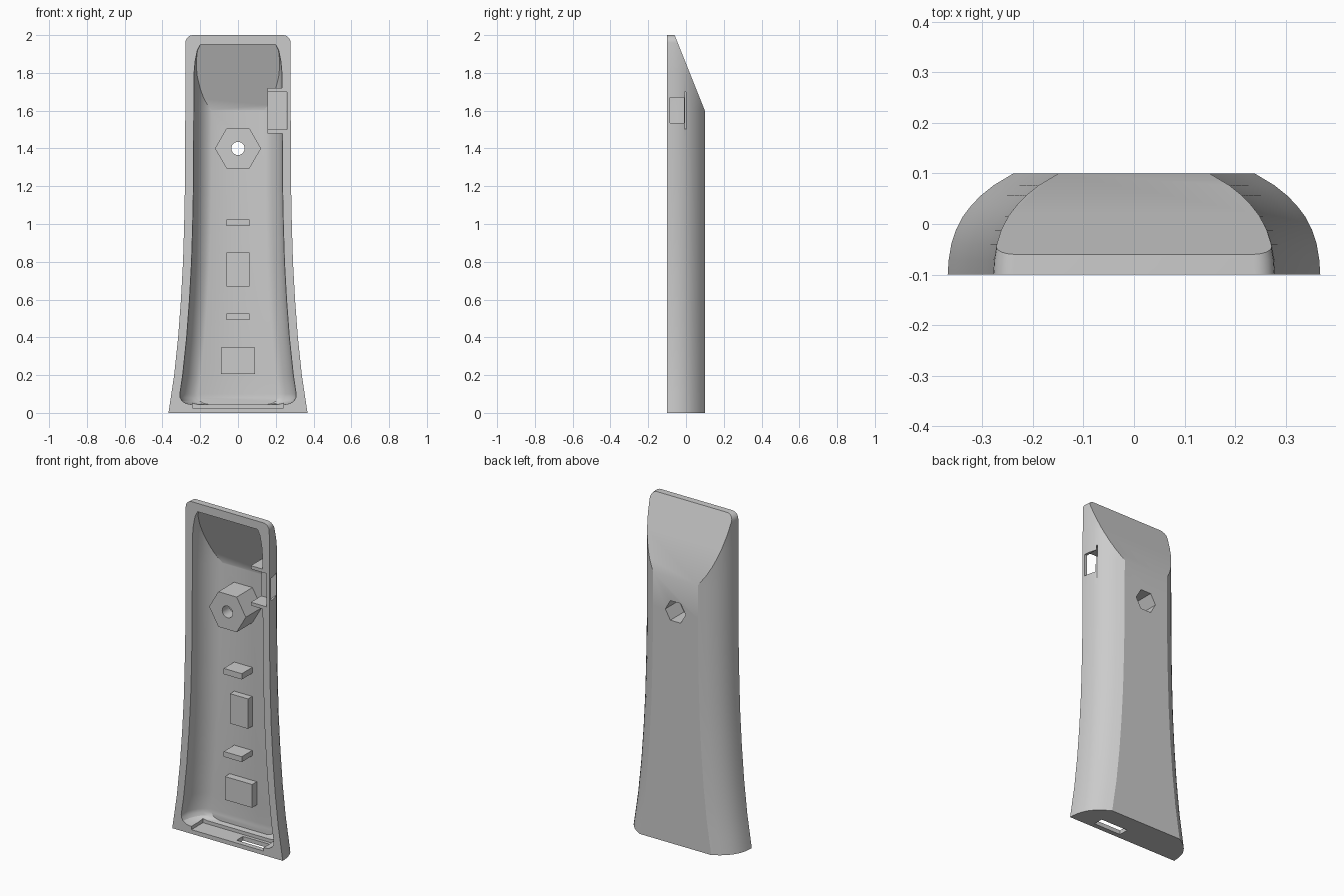
import bpy
import bmesh
import math
from mathutils import Vector

cube = bpy.data.objects.get("Cube")
if cube:
    bpy.data.objects.remove(cube, do_unlink=True)

grey = bpy.data.materials.new("light grey plastic")
grey.use_nodes = True
colour = (0.6, 0.6, 0.6, 1)
grey.diffuse_color = colour
grey.node_tree.nodes["Principled BSDF"].inputs["Base Color"].default_value = colour

# Half width of the casing by height
WIDTHS = [(0, .368), (.2, .338), (.4, .317), (.6, .302), (.8, .291),
          (1, .285), (1.2, .281), (1.6, .279), (2, .278)]


def half_width(z):
    for (z0, w0), (z1, w1) in zip(WIDTHS, WIDTHS[1:]):
        if z <= z1:
            return w0 + (w1 - w0) * (z - z0) / (z1 - z0)
    return WIDTHS[-1][1]


def make_object(name, bm):
    bmesh.ops.recalc_face_normals(bm, faces=bm.faces)
    mesh = bpy.data.meshes.new(name)
    bm.to_mesh(mesh)
    bm.free()
    mesh.materials.append(grey)
    obj = bpy.data.objects.new(name, mesh)
    bpy.context.collection.objects.link(obj)
    return obj


def loft(name, profile, rings, plane_point):
    """Stack mirrored profiles (inset from edge, y) and slice the sloped end."""
    bm = bmesh.new()
    loops = []
    for z, inset in rings:
        w = half_width(z) - inset
        right = [(w - dx, y, z) for dx, y in profile]
        left = [(-x, y, z) for x, y, z in reversed(right)]
        loops.append([bm.verts.new(p) for p in right + left])
    n = len(loops[0])
    for a, b in zip(loops, loops[1:]):
        for i in range(n):
            j = (i + 1) % n
            bm.faces.new((a[i], a[j], b[j], b[i]))
    bm.faces.new(loops[0])
    bm.faces.new(loops[-1])
    cut = bmesh.ops.bisect_plane(
        bm, geom=bm.verts[:] + bm.edges[:] + bm.faces[:], plane_co=plane_point,
        plane_no=Vector((0, 2.5, 1)).normalized(), clear_outer=True)
    edges = [e for e in cut["geom_cut"] if isinstance(e, bmesh.types.BMEdge)]
    bmesh.ops.holes_fill(bm, edges=edges, sides=0)
    return make_object(name, bm)


def box(name, x, y, z):
    bm = bmesh.new()
    bmesh.ops.create_cube(bm, size=1)
    for v in bm.verts:
        v.co = [r[0] if c < 0 else r[1] for c, r in zip(v.co, (x, y, z))]
    return make_object(name, bm)


def prism(name, sides, radius, y0, y1, z):
    """Prism along y, with a corner pointing to each side."""
    bm = bmesh.new()
    ends = []
    for y in (y0, y1):
        ends.append([bm.verts.new((radius * math.cos(t), y, z + radius * math.sin(t)))
                     for t in (2 * math.pi * i / sides for i in range(sides))])
    for i in range(sides):
        j = (i + 1) % sides
        bm.faces.new((ends[0][i], ends[0][j], ends[1][j], ends[1][i]))
    for end in ends:
        bm.faces.new(end)
    return make_object(name, bm)


def select(obj):
    bpy.ops.object.select_all(action='DESELECT')
    obj.select_set(True)
    bpy.context.view_layer.objects.active = obj


def carve(obj, cutters):
    for cutter in cutters:
        mod = obj.modifiers.new("cut", 'BOOLEAN')
        mod.operation = 'DIFFERENCE'
        mod.solver = 'EXACT'
        mod.object = cutter
        select(obj)
        bpy.ops.object.modifier_apply(modifier=mod.name)


# Casing body with rounded top corners
outer = [(0, -.1), (.002, -.07), (.007, -.04), (.016, -.012), (.03, .015),
         (.046, .036), (.065, .056), (.09, .076), (.13, .1)]
steps = [0, .1, .2, .3, .4, .5, .6, .7, .8, .9, 1, 1.2, 1.4, 1.6, 1.8]
R = .04
corner = [(2 - R + R * math.sin(t), R * (1 - math.cos(t)))
          for t in (math.pi / 2 * i / 6 for i in range(7))]
shell = loft("casing_shell", outer, [(z, 0) for z in steps] + corner, (0, -.06, 2))

# Hollow inside
WALL = .045
inner = [(0, -.2), (0, -.1), (.002, -.07), (.008, -.045), (.019, -.018),
         (.035, .007), (.054, .027), (.073, .04), (.095, .05)]
floor_ring = [(.045, .065), (.05, .04), (.062, .018), (.08, .005), (.1, 0)]
top_ring = [(1.79, 0), (1.86, .006), (1.92, .018), (1.95, .034)]
rings = floor_ring + [(z, 0) for z in steps[2:-1]] + top_ring
hollow = loft("hollow_cutter", inner, [(z, i + WALL) for z, i in rings], (0, -.088, 1.95))

# Cutters for the openings
screw_hole = prism("screw_hole_cutter", 32, .035, -.2, .2, 1.4)
nut_recess = prism("nut_recess_cutter", 6, .068, -.03, .2, 1.4)
side_pocket = box("side_pocket_cutter", (.1, .26), (-.2, 0), (1.5, 1.7))
side_slot = box("side_slot_cutter", (.2, .4), (-.085, -.01), (1.535, 1.67))
base_pocket = box("base_pocket_cutter", (-.24, .24), (-.2, .01), (.025, .1))
base_slot = box("base_slot_cutter", (.04, .22), (-.07, -.01), (-.1, .09))
carve(shell, [hollow, nut_recess, side_pocket, side_slot, base_pocket, base_slot])

# Hexagonal screw boss
boss = prism("screw_boss", 6, .122, -.1, .06, 1.4)
carve(boss, [screw_hole, nut_recess])

# Side switch holder
holder = box("switch_holder", (.155, .239), (-.1, .015), (1.48, 1.72))
carve(holder, [side_pocket])
holder_foot = box("switch_holder_foot", (.155, .185), (.01, .06), (1.48, 1.7))

# Support blocks on the inner back wall
blocks = [box("upper_rib", (-.06, .06), (-.05, .07), (.99, 1.025)),
          box("middle_pad", (-.06, .06), (.01, .07), (.67, .85)),
          box("lower_rib", (-.06, .06), (-.05, .07), (.493, .525)),
          box("lower_pad", (-.09, .09), (.005, .07), (.205, .345))]

for cutter in (hollow, screw_hole, nut_recess, side_pocket, side_slot,
               base_pocket, base_slot):
    bpy.data.objects.remove(cutter, do_unlink=True)

for obj in [shell, boss]:
    select(obj)
    bpy.ops.object.shade_smooth_by_angle(angle=math.radians(25))
